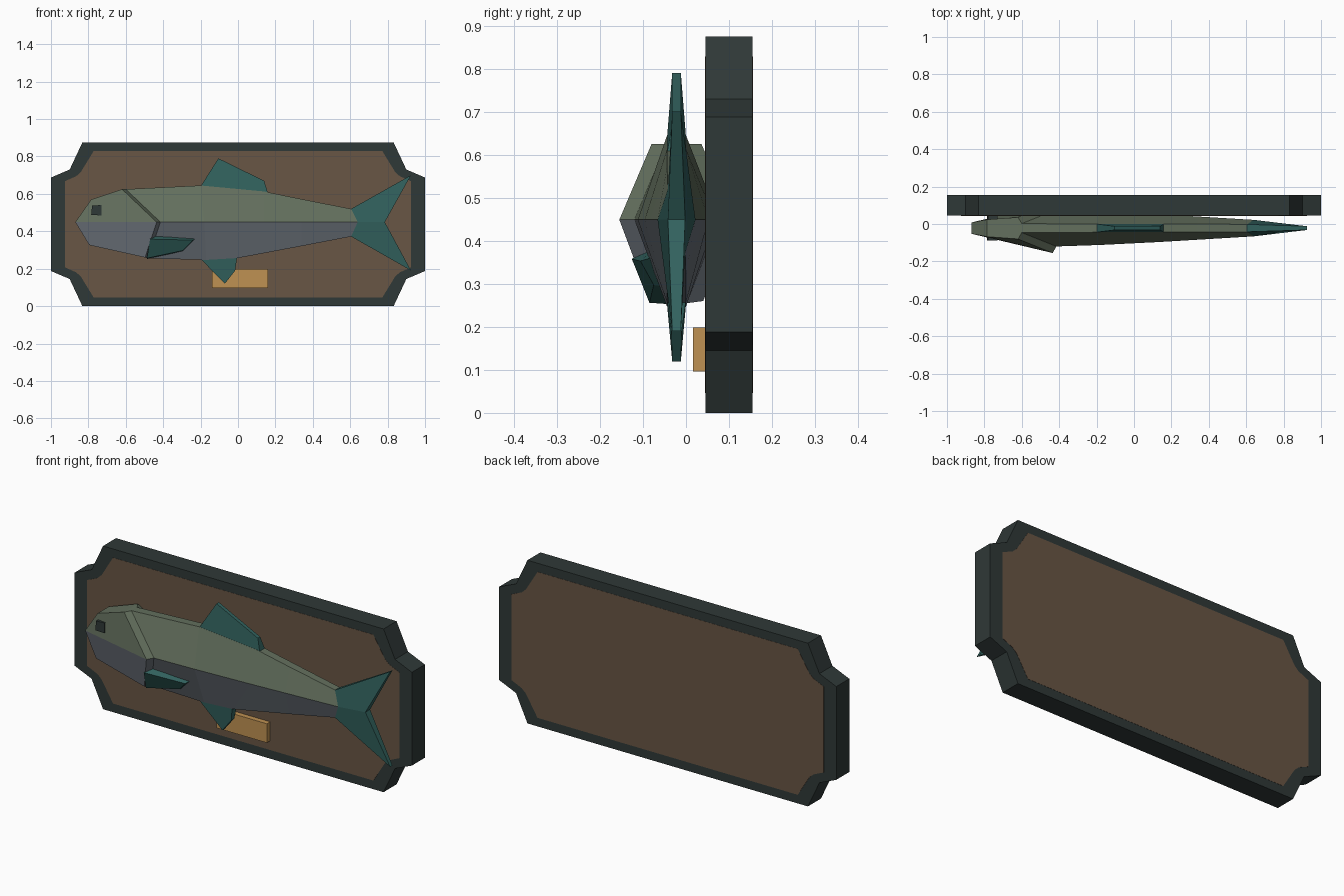
import bpy, bmesh

if "Cube" in bpy.data.objects:
    bpy.data.objects.remove(bpy.data.objects["Cube"])

YC = -0.022      # centre plane of the fish
ZM = 0.449       # height of the fish's side line
ZP = 0.4375      # middle height of the plaque


def mat(name, rgb):
    m = bpy.data.materials.new(name)
    m.diffuse_color = (*rgb, 1)
    m.use_nodes = True
    m.node_tree.nodes["Principled BSDF"].inputs["Base Color"].default_value = m.diffuse_color
    return m


DARK = mat("dark_slate", (0.028, 0.040, 0.038))
WOOD = mat("brown_wood", (0.140, 0.092, 0.058))
GREEN = mat("green_scale", (0.125, 0.160, 0.110))
BELLY = mat("grey_blue_belly", (0.145, 0.165, 0.190))
TEAL = mat("teal_fin", (0.032, 0.122, 0.112))
GOLD = mat("brass", (0.52, 0.285, 0.085))


def build(name, loops, mats, caps=None, rule=None):
    """Skin a list of equal-length point loops; caps = index tuples or one n-gon."""
    bm = bmesh.new()
    rows = [[bm.verts.new(p) for p in loop] for loop in loops]
    n = len(rows[0])
    for a, b in zip(rows, rows[1:]):
        for i in range(n):
            j = (i + 1) % n
            bm.faces.new((a[i], a[j], b[j], b[i]))
    for row in (rows[0], rows[-1]):
        for cap in caps or [range(n)]:
            bm.faces.new([row[i] for i in cap])
    bmesh.ops.remove_doubles(bm, verts=bm.verts, dist=0.0005)
    bmesh.ops.recalc_face_normals(bm, faces=bm.faces)
    if rule:
        for f in bm.faces:
            f.material_index = rule(f)
    me = bpy.data.meshes.new(name)
    bm.to_mesh(me)
    bm.free()
    for m in mats:
        me.materials.append(m)
    ob = bpy.data.objects.new(name, me)
    bpy.context.collection.objects.link(ob)
    return ob


def slab(name, outline, y0, y1, m):
    return build(name, [[(x, y, z) for x, z in outline] for y in (y0, y1)], [m])


def four_corners(corner):
    """Repeat a top-right corner profile around the plaque centre."""
    pts = []
    for sx, sz in ((1, 1), (-1, 1), (-1, -1), (1, -1)):
        c = [(sx * x, ZP + sz * z) for x, z in corner]
        pts += c if sx * sz > 0 else c[::-1]
    return pts


# Plaque with stepped corners, and flush wood panels on both sides
frame = four_corners([(1.0, 0.25), (0.9, 0.2925), (0.832, 0.4375)])
panel = four_corners([(0.926, 0.23), (0.865, 0.257), (0.84, 0.28), (0.772, 0.391)])
slab("plaque", frame, 0.045, 0.155, DARK)
slab("front_panel", panel, 0.044, 0.047, WOOD)
slab("back_panel", panel, 0.153, 0.156, WOOD)

# Brass name plate (blank)
slab("brass_plate", [(-0.14, 0.096), (0.16, 0.096), (0.16, 0.198), (-0.14, 0.198)],
     0.016, 0.046, GOLD)


def ring(top, mid, bot):
    """Six-sided section; top and bot are (x, z, half width), mid is (x, half width)."""
    pts = [top, (mid[0], ZM, mid[1]), bot]
    return ([(x, YC - h, z) for x, z, h in pts] +
            [(x, YC + h, z) for x, z, h in reversed(pts)])


CAPS = [(0, 1, 4, 5), (1, 2, 3, 4)]
SNOUT = (-0.87, ZM, 0.03)
TAIL_ROOT = ring((0.605, 0.52, 0.02), (0.64, 0.044), (0.605, 0.372, 0.02))

# Head, gill step and body
build("fish_body", [
    ring(SNOUT, (-0.87, 0.03), SNOUT),
    ring((-0.785, 0.57, 0.046), (-0.87, 0.03), (-0.795, 0.326, 0.046)),
    ring((-0.62, 0.625, 0.058), (-0.435, 0.133), (-0.497, 0.26, 0.062)),
    ring((-0.60, 0.625, 0.024), (-0.415, 0.098), (-0.48, 0.255, 0.024)),
    ring((-0.20, 0.645, 0.022), (-0.18, 0.09), (-0.17, 0.247, 0.022)),
    ring((0.14, 0.613, 0.022), (0.14, 0.074), (0.0, 0.257, 0.022)),
    ring((0.34, 0.572, 0.022), (0.34, 0.062), (0.34, 0.321, 0.022)),
    TAIL_ROOT], [GREEN, BELLY], [CAPS[0], CAPS[1]],
    lambda f: int(f.calc_center_median().z < ZM))

# Forked tail
build("tail_fin", [
    TAIL_ROOT,
    ring((0.925, 0.70, 0.01), (0.785, 0.02), (0.925, 0.19, 0.01))], [TEAL], CAPS)


def fin(name, pts):
    """Flat fin on the centre plane, points are (x, z, half width)."""
    build(name, [[(x, YC + s * h, z) for x, z, h in pts] for s in (-1, 1)], [TEAL])


fin("dorsal_fin", [(-0.20, 0.64, 0.022), (-0.105, 0.79, 0.01), (0.14, 0.67, 0.01),
                   (0.16, 0.605, 0.022)])
fin("belly_fin", [(-0.20, 0.252, 0.022), (-0.07, 0.12, 0.01), (-0.015, 0.19, 0.012),
                  (-0.005, 0.262, 0.022)])

# Side fin lying against the flank
build("side_fin", [
    [(-0.47, -0.07, 0.385), (-0.225, -0.075, 0.362), (-0.295, -0.04, 0.292),
     (-0.487, -0.03, 0.252)],
    [(-0.47, -0.126, 0.358), (-0.24, -0.106, 0.353), (-0.295, -0.075, 0.297),
     (-0.487, -0.085, 0.256)]], [TEAL])

# Eyes
for side, s in (("front", -1), ("rear", 1)):
    slab(side + "_eye", [(-0.785, 0.487), (-0.73, 0.485), (-0.73, 0.54), (-0.78, 0.538)],
         YC + s * 0.03, YC + s * 0.066, DARK)
